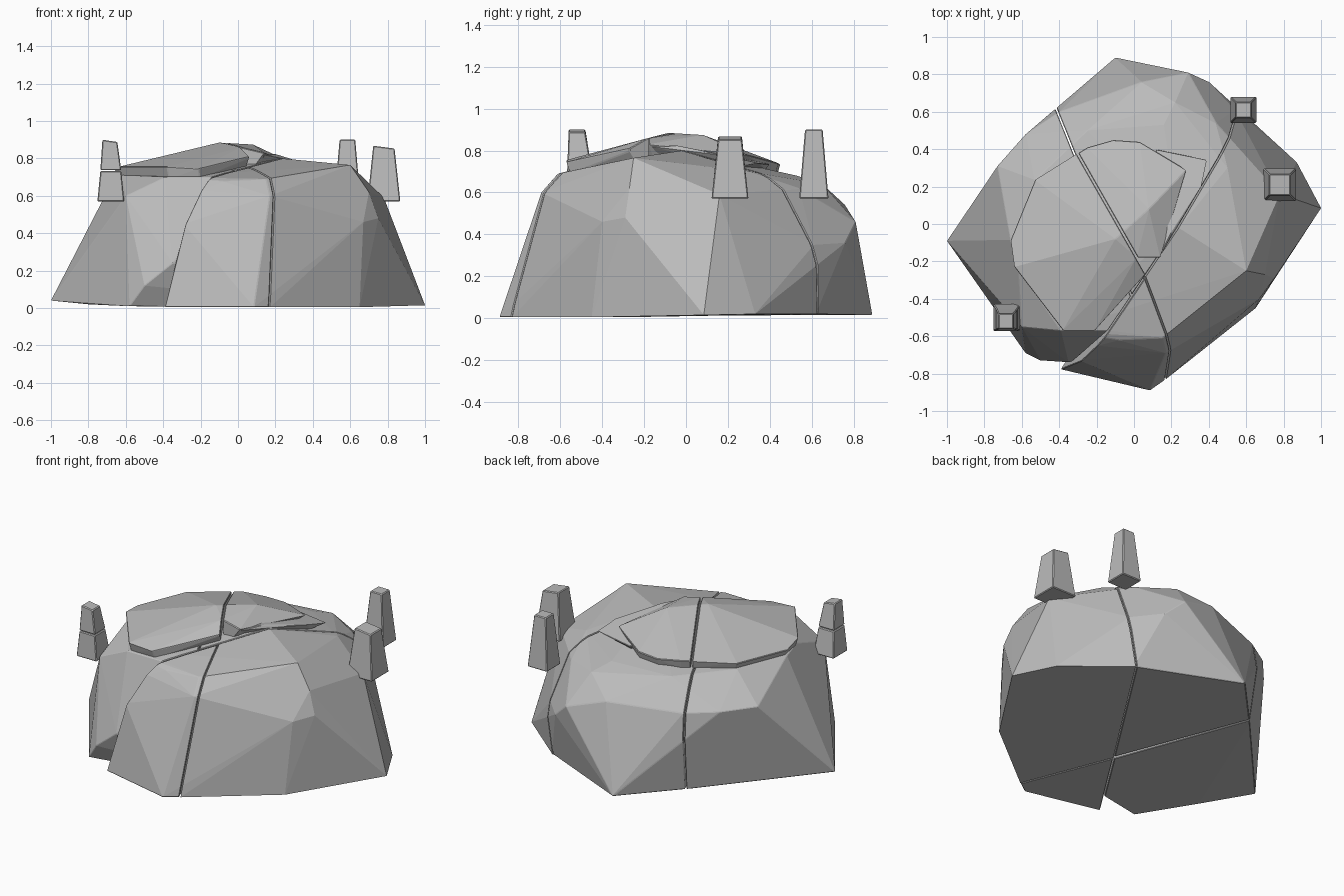
import bpy, bmesh
from mathutils import Vector

if "Cube" in bpy.data.objects:
    bpy.data.objects.remove(bpy.data.objects["Cube"])

stone = bpy.data.materials.new("grey stone")
stone.diffuse_color = (0.5, 0.5, 0.5, 1)
stone.use_nodes = True
stone.node_tree.nodes["Principled BSDF"].inputs["Base Color"].default_value = stone.diffuse_color


def finish(bm, name, bevel):
    bmesh.ops.recalc_face_normals(bm, faces=bm.faces)
    me = bpy.data.meshes.new(name)
    bm.to_mesh(me)
    bm.free()
    ob = bpy.data.objects.new(name, me)
    bpy.context.collection.objects.link(ob)
    me.materials.append(stone)
    mod = ob.modifiers.new("worn edges", 'BEVEL')
    mod.width, mod.segments = bevel, 1
    mod.limit_method, mod.angle_limit = 'ANGLE', 0.35
    return ob


def hull(points):
    bm = bmesh.new()
    for p in points:
        bm.verts.new(p)
    res = bmesh.ops.convex_hull(bm, input=bm.verts)
    junk = [g for g in res["geom_interior"] + res["geom_unused"]
            if isinstance(g, bmesh.types.BMVert)]
    bmesh.ops.delete(bm, geom=list(set(junk)), context='VERTS')
    return bm


def chunk(name, points, cuts, bevel=0.004):
    """Convex stone, trimmed by planes (point, normal); keeps the normal side."""
    bm = hull(points)
    for co, no in cuts:
        bmesh.ops.bisect_plane(bm, geom=bm.verts[:] + bm.edges[:] + bm.faces[:],
                               plane_co=co, plane_no=no, clear_inner=True)
        pts = [v.co.copy() for v in bm.verts]
        bm.free()
        bm = hull(pts)
    bmesh.ops.remove_doubles(bm, verts=bm.verts, dist=0.004)
    bmesh.ops.dissolve_limit(bm, angle_limit=0.03, verts=bm.verts, edges=bm.edges)
    return finish(bm, name, bevel)


def plane(a, b, c, sign, gap):
    a, b, c = Vector(a), Vector(b), Vector(c)
    n = (b - a).cross(c - a).normalized() * sign
    return a + n * gap, n


# Boulder corner points: front foot, remaining foot, flanks, crown
front_foot = [(0.17, -0.83, 0.005), (0.085, -0.89, 0.005), (-0.40, -0.775, 0.005)]
foot = [(-1, -0.09, 0.04), (-0.42, 0.55, 0.02), (-0.10, 0.89, 0.015),
        (0.52, 0.62, 0.02), (0.87, 0.33, 0.02), (1, 0.085, 0.015),
        (0.65, -0.45, 0.005), (-0.80, -0.37, 0.02)]
flank = [(-0.73, 0.31, 0.54), (-0.58, 0.48, 0.53), (-0.40, 0.60, 0.52),
         (0.04, 0.76, 0.54), (0.29, 0.81, 0.46), (0.40, 0.76, 0.36),
         (0.67, -0.40, 0.46), (0.75, -0.29, 0.48), (0.70, -0.27, 0.62),
         (0.78, 0.16, 0.59), (0.62, -0.39, 0.53), (0.54, 0.61, 0.35),
         (0.44, 0.54, 0.62)]
left_flank = [(-0.58, -0.69, 0.01), (-0.50, -0.73, 0.12), (-0.35, -0.74, 0.24),
              (-0.60, -0.55, 0.60), (-0.06, -0.27, 0.005)]
front_flank = [(-0.29, -0.73, 0.45), (-0.20, -0.65, 0.63), (0.17, -0.69, 0.60),
               (-0.08, -0.62, 0.68), (0.15, -0.61, 0.69)]
crown = [(-0.66, -0.085, 0.70), (-0.62, -0.24, 0.71), (-0.53, 0.235, 0.70),
         (-0.25, 0.50, 0.68), (0.16, 0.53, 0.68), (0.22, 0.65, 0.64),
         (0.60, -0.25, 0.765), (0.165, -0.54, 0.70), (-0.39, -0.57, 0.70),
         (0.50, 0.30, 0.70), (0.24, -0.02, 0.80), (-0.05, -0.57, 0.70)]
whole = front_foot + foot + flank + front_flank + crown
rear_left = foot + flank + left_flank + crown

# Two cracks split the boulder into four chunks
def crack_a(s, top=(-0.41, 0.60, 1)):
    return plane((-0.41, 0.60, 0), (0.17, -0.84, 0), top, s, 0.004)

def crack_b(s):
    return plane((-0.40, -0.78, 0), (0.50, 0.62, 0), (-0.13, -0.56, 0.70), s, 0.004)

front_top = (0.155, -0.54, 0.70)      # the front crack leans as it rises
for name, pts, a, b in (("boulder_left", rear_left, crack_a(1), -1),
                        ("boulder_front", whole, crack_a(1, front_top), 1),
                        ("boulder_back", foot + flank + crown, crack_a(-1), -1),
                        ("boulder_right", whole, crack_a(-1, front_top), 1)):
    flip = a[1].x > 0
    left_side = name in ("boulder_left", "boulder_front")
    if flip == left_side:             # left chunks keep the -x side
        a = (a[0] - a[1] * 0.008, -a[1])
    chunk(name, pts, [a, crack_b(b)])

# Raised cap slab, cracked in two
cap = [(-0.66, -0.085, 0.735), (-0.64, -0.23, 0.755), (-0.53, 0.235, 0.735),
       (-0.25, 0.41, 0.745), (-0.11, 0.45, 0.735), (0.03, 0.44, 0.74),
       (0.28, 0.29, 0.78), (0.14, -0.18, 0.83), (-0.21, -0.57, 0.745),
       (-0.38, -0.57, 0.755), (0.015, -0.18, 0.86), (-0.10, -0.08, 0.885),
       (0.08, 0.08, 0.875)]
under = [(x * 0.97, y * 0.97, 0.69) for x, y, z in cap[:6] + cap[8:10]]
under += [(0.20, 0.22, 0.72), (0.10, -0.15, 0.75)]
for name, s, ends in (("cap_left", 1, []),
                      ("cap_right", -1, [(Vector((0, -0.18, 0)), Vector((0, 1, 0)))])):
    chunk(name, cap + under,
          [plane((-0.31, 0.39, 0), (0.015, -0.18, 0), (-0.31, 0.39, 1), s, 0.005)] + ends)

# Thin ledge reaching out from under the cap on the right
chunk("cap_ledge", [(0.12, 0.40, 0.735), (0.39, 0.345, 0.74), (0.36, 0.20, 0.775),
                    (0.20, -0.05, 0.825), (0.14, -0.17, 0.82), (0.05, 0.20, 0.78),
                    (0.12, 0.38, 0.71), (0.34, 0.24, 0.72), (0.10, -0.10, 0.74)], [])


# Floating tapered pillar stones
def pillar(name, cx, cy, z0, z1, half0, half1, tilt=0.0, lean=(0, 0)):
    bm = bmesh.new()
    bmesh.ops.create_cube(bm, size=2)
    for v in bm.verts:
        up = v.co.z > 0
        h = half1 if up else half0
        z = z1 - (tilt if v.co.x > 0 else 0) if up else z0
        v.co = (cx + v.co.x * h + lean[0] * up, cy + v.co.y * h + lean[1] * up, z)
    finish(bm, name, 0.005)

pillar("pillar_back", 0.585, 0.61, 0.57, 0.90, 0.07, 0.042)
pillar("pillar_right", 0.78, 0.21, 0.57, 0.868, 0.088, 0.057, 0.015)
pillar("pillar_left_lower", -0.68, -0.50, 0.57, 0.733, 0.072, 0.056, 0, (0, -0.01))
pillar("pillar_left_upper", -0.68, -0.51, 0.737, 0.90, 0.056, 0.04, 0.012, (-0.005, -0.01))
